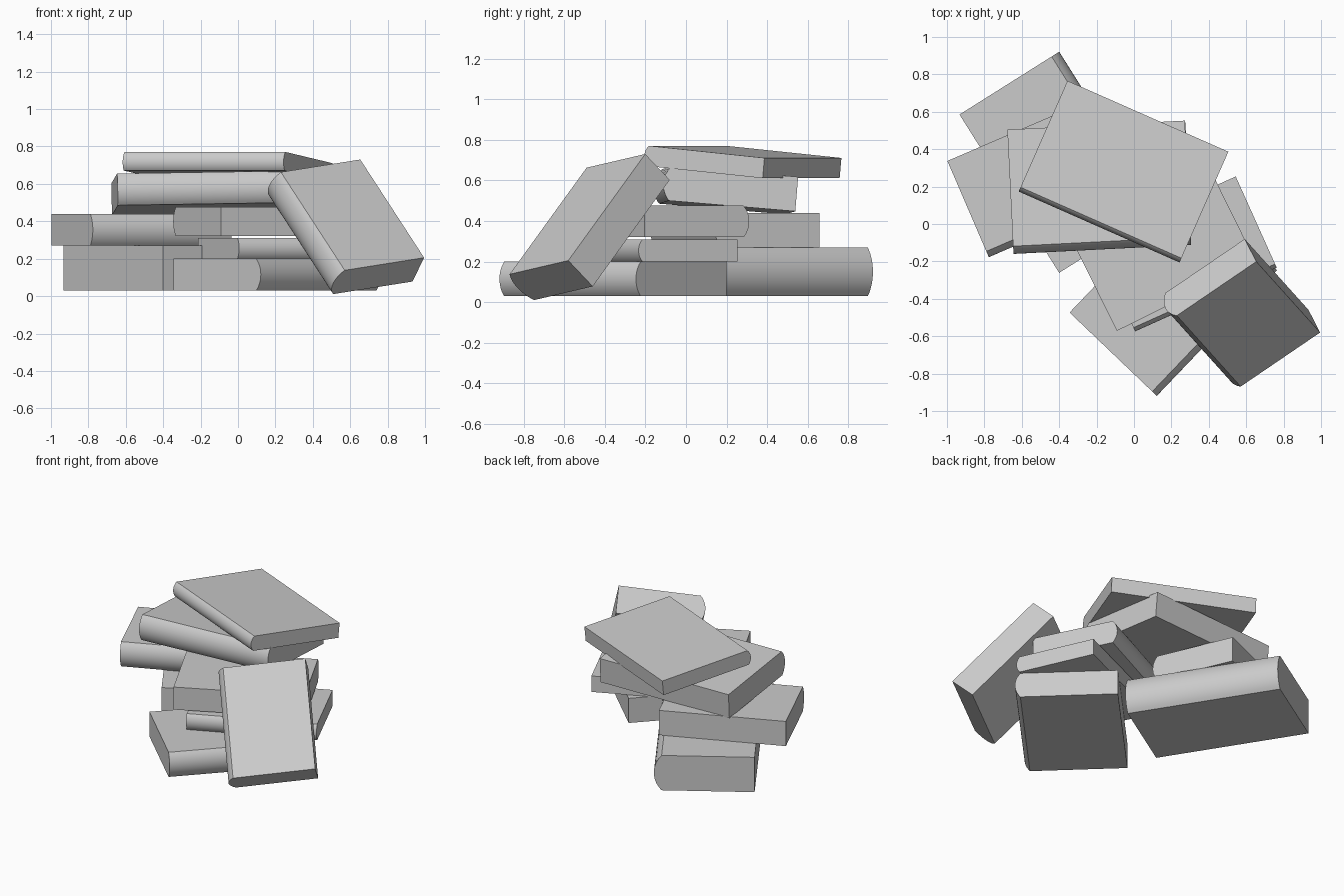
import bpy, bmesh
from math import radians, pi, sin, cos, atan
from mathutils import Vector, Matrix, Euler

if "Cube" in bpy.data.objects:
    bpy.data.objects.remove(bpy.data.objects["Cube"], do_unlink=True)

grey = bpy.data.materials.new("plain_grey")
grey.use_nodes = True
grey.diffuse_color = (0.6, 0.6, 0.6, 1)
grey.node_tree.nodes["Principled BSDF"].inputs["Base Color"].default_value = grey.diffuse_color


def turned(heading, tilt=0, roll=0):
    """Rotation with the heading about z, then tilts in the book's own frame."""
    spin = Matrix.Rotation(radians(heading), 3, "Z")
    return spin @ Euler((radians(tilt), radians(roll), 0)).to_matrix()


def book(name, centre, length, depth, thick, rotation):
    """Closed book: spine runs along local x and bulges towards local -y."""
    bulge, half = 0.2 * thick, thick / 2
    radius = (half * half + bulge * bulge) / (2 * bulge)
    sweep = 2 * atan(bulge / half)
    steps = 12
    profile = [(depth / 2, -half), (depth / 2, half)]
    for i in range(steps + 1):
        a = sweep * (1 - 2 * i / steps)
        profile.append((-depth / 2 + radius - radius * cos(a), radius * sin(a)))

    # Extrude the page-end profile along the spine
    bm = bmesh.new()
    end = bm.faces.new([bm.verts.new((-length / 2, y, z)) for y, z in profile])
    grown = bmesh.ops.extrude_face_region(bm, geom=[end], use_keep_orig=True)
    moved = [g for g in grown["geom"] if isinstance(g, bmesh.types.BMVert)]
    bmesh.ops.translate(bm, verts=moved, vec=(length, 0, 0))
    bmesh.ops.recalc_face_normals(bm, faces=bm.faces)
    mesh = bpy.data.meshes.new(name)
    bm.to_mesh(mesh)
    bm.free()
    mesh.materials.append(grey)

    obj = bpy.data.objects.new(name, mesh)
    bpy.context.collection.objects.link(obj)
    obj.matrix_world = Matrix.Translation(centre) @ rotation.to_4x4()
    bpy.ops.object.select_all(action="DESELECT")
    obj.select_set(True)
    bpy.context.view_layer.objects.active = obj
    bpy.ops.object.shade_smooth_by_angle(angle=radians(30))


# Lower books lying flat
book("bottom_front_book", (0.21, -0.36, 0.115), 0.93, 0.645, 0.17, turned(46.3))
book("bottom_back_book", (-0.40, 0.33, 0.15), 1.0, 0.63, 0.24, turned(122.2))
book("thin_lower_book", (0.275, -0.16, 0.255), 0.83, 0.535, 0.11, turned(24.2))
book("middle_book", (0.153, -0.13, 0.398), 0.83, 0.575, 0.155, turned(206.3))
book("left_book", (-0.515, 0.24, 0.355), 0.81, 0.56, 0.17, turned(23.3))

# Upper books sloping down to the back
book("upper_book", (-0.185, 0.193, 0.553), 0.95, 0.66, 0.17, turned(2.9, -4.8, -0.9))
book("top_book", (-0.057, 0.278, 0.692), 0.94, 0.645, 0.10, turned(-23.8, -5.5))

# Book leaning against the stack
across = Vector((0.82, 0.558, 0.13)).normalized()
cover = Vector((0.35, -0.64, 0.69))
cover = (cover - across * cover.dot(across)).normalized()
lean = Matrix((across.cross(cover), across, cover)).transposed()
book("leaning_book", (0.566, -0.485, 0.368), 0.732, 0.555, 0.186, lean)
